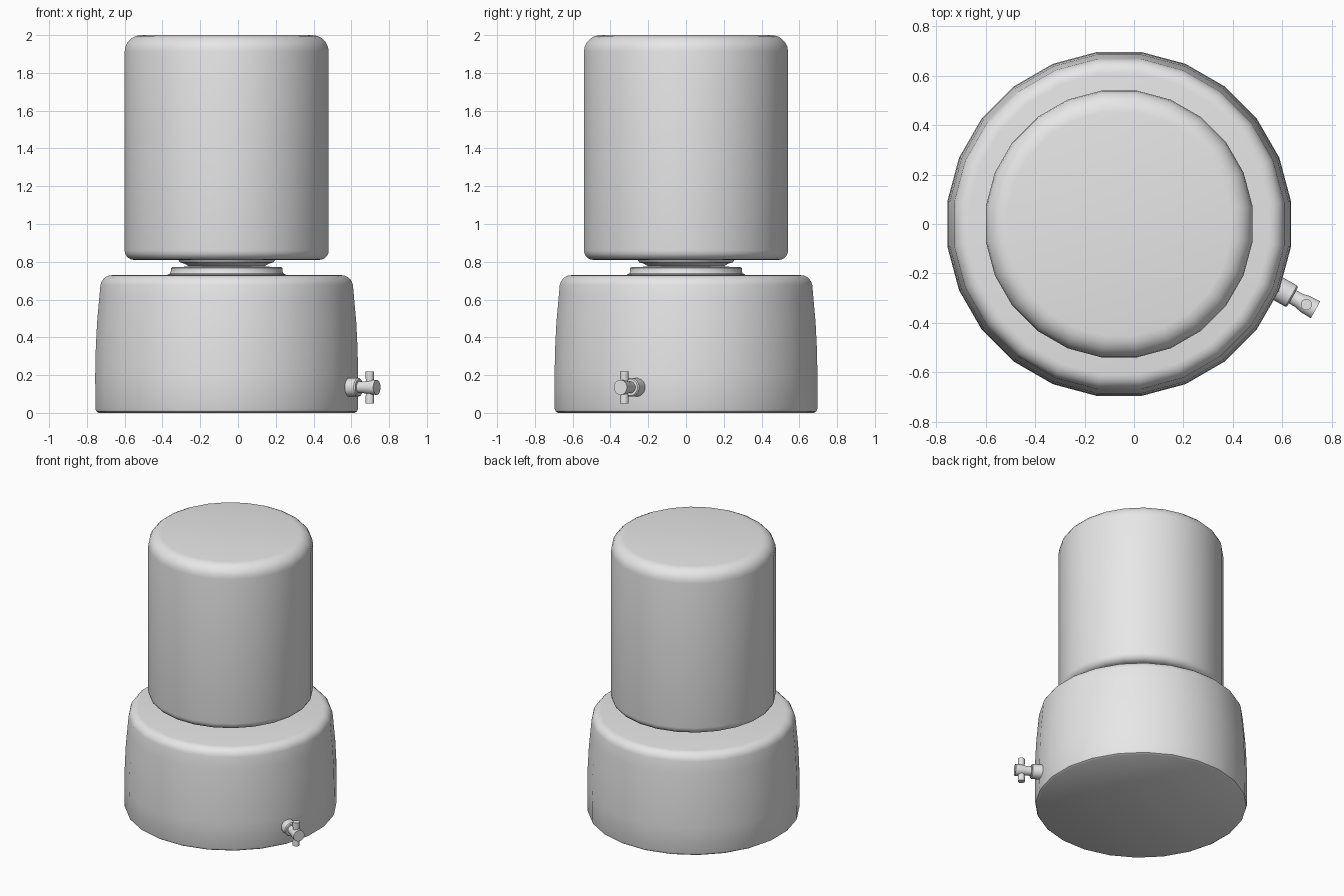
import bpy, bmesh, math
from mathutils import Vector, Matrix

old = bpy.data.objects.get("Cube")
if old:
    bpy.data.objects.remove(old, do_unlink=True)

GREY = (0.8, 0.8, 0.8, 1.0)
grey = bpy.data.materials.new("plain grey")
grey.use_nodes = True
grey.diffuse_color = GREY
grey.node_tree.nodes["Principled BSDF"].inputs["Base Color"].default_value = GREY


def fillet(cx, cz, radius, start, end, steps=5):
    """Arc of (radius, height) profile points, angles in degrees."""
    angles = [math.radians(start + (end - start) * i / steps) for i in range(steps + 1)]
    return [(cx + radius * math.cos(a), cz + radius * math.sin(a)) for a in angles]


def lathe(name, profile, sides, matrix):
    """Closed solid of revolution from a bottom-to-top profile."""
    bm = bmesh.new()
    rings = []
    for r, z in profile:
        turn = [2 * math.pi * (i + 0.5) / sides for i in range(sides)]
        rings.append([bm.verts.new((r * math.cos(a), r * math.sin(a), z)) for a in turn])
    for low, high in zip(rings, rings[1:]):
        for i in range(sides):
            j = (i + 1) % sides
            bm.faces.new((low[i], low[j], high[j], high[i]))
    bm.faces.new(rings[0][::-1])
    bm.faces.new(rings[-1])
    mesh = bpy.data.meshes.new(name)
    bm.to_mesh(mesh)
    bm.free()
    mesh.materials.append(grey)
    obj = bpy.data.objects.new(name, mesh)
    obj.matrix_world = matrix
    bpy.context.collection.objects.link(obj)
    bpy.ops.object.select_all(action='DESELECT')
    obj.select_set(True)
    bpy.context.view_layer.objects.active = obj
    bpy.ops.object.shade_smooth_by_angle(angle=math.radians(35))
    return obj


centre = Matrix.Translation((-0.06, 0, 0))

# Wide dispenser base with bulging wall and rounded shoulder
base = [(0.683, 0), (0.696, 0.008), (0.701, 0.022), (0.702, 0.2), (0.699, 0.34),
        (0.692, 0.48), (0.682, 0.59)] + fillet(0.613, 0.667, 0.062, 8, 90)
lathe("dispenser_base", base, 24, centre)

# Stepped collar holding the bottle
lathe("neck_collar", [(0.318, 0.72), (0.316, 0.732), (0.303, 0.738), (0.298, 0.75),
                      (0.298, 0.766), (0.29, 0.773), (0.20, 0.774)], 24, centre)

# Flared bottle neck
lathe("bottle_neck", [(0.20, 0.765), (0.205, 0.778), (0.225, 0.79), (0.25, 0.797),
                      (0.262, 0.815)], 24, centre)

# Upturned bottle
bottle = fillet(0.495, 0.86, 0.05, -90, 0) + fillet(0.457, 1.912, 0.088, 0, 90)
lathe("water_bottle", bottle, 24, centre)

# Tap pointing outwards to the front left
direction = Vector((0.87, -0.49, 0)).normalized()
root = Vector((0.642, -0.295, 0.135))
axis = Matrix.Translation(root) @ direction.to_track_quat('Z', 'Y').to_matrix().to_4x4()
lathe("tap_flange", [(0.05, -0.12), (0.05, -0.006), (0.044, 0)], 16, axis)
lathe("tap_spout", [(0.031, -0.02), (0.031, 0.03), (0.038, 0.06), (0.040, 0.107)], 16, axis)

# Upright tap lever crossing the spout
lever = Matrix.Translation(root + direction * 0.064 - Vector((0, 0, 0.085)))
lathe("tap_lever", [(0.023, 0), (0.023, 0.035), (0.020, 0.06), (0.020, 0.11),
                    (0.023, 0.135), (0.023, 0.17)], 12, lever)
